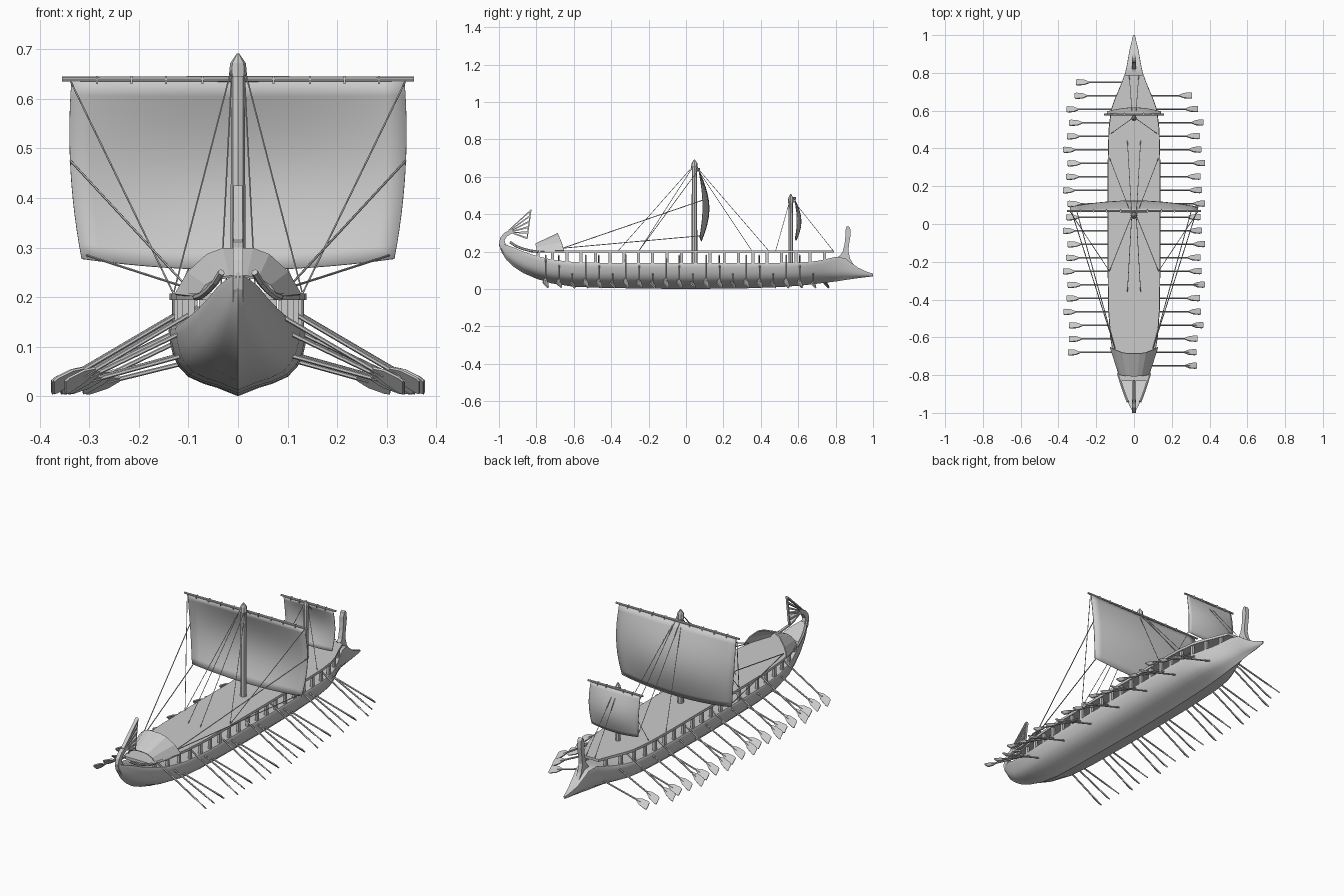
import bpy, bmesh, math
from mathutils import Vector as V

if "Cube" in bpy.data.objects:
    bpy.data.objects.remove(bpy.data.objects["Cube"])

# ---------- helpers ----------
def finish(bm, name, smooth=None, solid=0):
    bmesh.ops.recalc_face_normals(bm, faces=bm.faces)
    me = bpy.data.meshes.new(name)
    bm.to_mesh(me); bm.free()
    ob = bpy.data.objects.new(name, me)
    bpy.context.scene.collection.objects.link(ob)
    if solid:
        m = ob.modifiers.new("thickness", 'SOLIDIFY'); m.thickness = solid; m.offset = 0
    if smooth:
        bpy.ops.object.select_all(action='DESELECT')
        ob.select_set(True); bpy.context.view_layer.objects.active = ob
        bpy.ops.object.shade_smooth_by_angle(angle=math.radians(smooth))
    return ob

def rod(bm, a, b, r, r2=None, n=6):
    a, b = V(a), V(b); d = b - a
    mat = d.to_track_quat('Z', 'Y').to_matrix().to_4x4()
    mat.translation = (a + b) / 2
    bmesh.ops.create_cone(bm, cap_ends=True, segments=n, radius1=r,
                          radius2=r if r2 is None else r2, depth=d.length, matrix=mat)

def box(bm, c, s):
    vs = bmesh.ops.create_cube(bm, size=1)['verts']
    for v in vs:
        v.co = V([v.co[i] * s[i] + c[i] for i in range(3)])

def loft(bm, rings, closed=False, caps=False):
    rows = [[bm.verts.new(p) for p in r] for r in rings]
    n = len(rows[0])
    for a, b in zip(rows, rows[1:]):
        for i in range(n if closed else n - 1):
            j = (i + 1) % n
            bm.faces.new((a[i], a[j], b[j], b[i]))
    if caps:
        bm.faces.new(rows[0]); bm.faces.new(rows[-1])

def plate(bm, pts, hx):
    """side-view outline (y, z) given thickness across x"""
    loft(bm, [[(s * hx, y, z) for y, z in pts] for s in (-1, 1)], True, True)

# ---------- hull: stations of y, keel z, gunwale z, half width ----------
ST = [(-1, .235, .25, .004), (-.985, .195, .243, .012), (-.96, .155, .235, .025),
      (-.92, .118, .222, .042), (-.87, .085, .2, .06), (-.8, .055, .177, .082),
      (-.72, .03, .157, .106), (-.6, .012, .144, .126), (-.45, .006, .14, .137),
      (-.2, .002, .14, .14), (0, 0, .14, .14), (.3, .003, .14, .14), (.5, .01, .14, .135),
      (.6, .017, .142, .123), (.65, .022, .145, .107), (.7, .028, .15, .086),
      (.75, .034, .16, .065), (.8, .04, .172, .047), (.85, .048, .165, .036),
      (.88, .052, .142, .031), (.92, .058, .114, .024), (.96, .063, .095, .014), (1, .068, .082, .005)]

def at(y, k):
    for a, b in zip(ST, ST[1:]):
        if y <= b[0]:
            t = (y - a[0]) / (b[0] - a[0])
            return a[k] + (b[k] - a[k]) * t
    return ST[-1][k]

SEC = [(0, 0), (.3, .12), (.5, .18), (.72, .28), (.86, .43), (.94, .6), (.99, .82), (1, .95), (.97, 1)]
bm = bmesh.new()
rings = []
for y, k, g, w in ST:
    half = [(x * w, k + t * (g - k)) for x, t in SEC]
    ring = half + [(-x, z) for x, z in half[:0:-1]]
    rings.append([(x, y, z) for x, z in ring])
loft(bm, rings, True, True)
finish(bm, "hull", 40)

# bow post rising above the ram
bm = bmesh.new()
plate(bm, [(.79, .165), (.82, .175), (.838, .2), (.848, .24), (.852, .28), (.852, .31), (.858, .332),
           (.868, .338), (.878, .325), (.88, .29), (.872, .24), (.868, .2), (.878, .16), (.9, .125), (.84, .12)], .011)
finish(bm, "bow_post")

# stern curl and fan ornament
bm = bmesh.new()
plate(bm, [(-.975, .19), (-.992, .215), (-1, .245), (-.993, .275), (-.972, .3), (-.935, .318),
           (-.928, .298), (-.957, .282), (-.97, .26), (-.965, .24), (-.945, .228)], .01)
finish(bm, "stern_curl")
bm = bmesh.new()
for i in range(6):
    t = i / 5
    ty, tz = -.83 - .022 * t, .42 - .148 * t
    ry, rz = -.95 + .02 * t, .312 - .012 * t
    plate(bm, [(ry, rz - .003), (ry, rz + .003), (ty, tz + .005), (ty, tz - .005)], .009)
plate(bm, [(-.826, .425), (-.834, .42), (-.853, .268), (-.847, .268)], .005)
finish(bm, "stern_fan")

# ---------- upper deck, its posts and the rising stern rails ----------
ys = [-.83, -.8, -.72, -.6, -.45, -.2, 0, .3, .5, .6, .65, .7, .75, .79]
bm = bmesh.new()
loft(bm, [[(x * at(y, 3) * .985, y, z) for x, z in
           ((-1, .194), (1, .194), (1, .207), (-1, .207))] for y in ys], True, True)
finish(bm, "upper_deck")

bm = bmesh.new()
for i in range(21):
    y = -.79 + i * .0765
    for s in (-1, 1):
        x, z0 = s * (at(y, 3) - .013), at(y, 2) - .01
        box(bm, (x, y, (z0 + .197) / 2), (.013, .016, .197 - z0))
finish(bm, "deck_posts")

bm = bmesh.new()
rail = [(-.94, .25), (-.91, .23), (-.87, .214), (-.83, .204), (-.79, .2)]
for s in (-1, 1):
    for a, b in zip(rail, rail[1:]):
        rod(bm, (s * at(a[0], 3), *a), (s * at(b[0], 3), *b), .007)
finish(bm, "stern_rails")

# ---------- stern canopy ----------
bm = bmesh.new()
small = [(.08, -.797, .2), (.064, -.8, .223), (.04, -.804, .237), (.018, -.805, .241)]
big = [(.126, -.652, .205), (.1, -.665, .25), (.062, -.68, .285), (.03, -.685, .297)]
loft(bm, [a + [(-x, y, z) for x, y, z in a[::-1]] for a in (small, big)])
finish(bm, "stern_canopy", solid=.005)

# ---------- oars in three staggered banks ----------
shafts, blades = bmesh.new(), bmesh.new()
# per bank: start inset, start height, reach past the hull side
BANK = [(-.03, .085, .212), (-.025, .135, .218), (-.04, .18, .236)]
wdir = V((0, .72, -.69))
OUT = [(0, .005), (.025, .017), (.06, .021), (.07, .018)]
for s in (-1, 1):
    for i in range(21):
        y = (.75 if s < 0 else .68) - .0715 * i
        inset, z0, reach = BANK[i % 3]
        w = max(at(y, 3), .095)
        a = V((s * (at(y, 3) + inset), y, z0))
        tip = V((s * (w + reach), y, .018))
        d = (tip - a).normalized()
        nrm = d.cross(wdir).normalized() * .0028
        rod(shafts, a, tip - d * .045, .0045)
        base = tip - d * .07
        loft(blades, [[base + d * t + wdir * h * p + nrm * q
                       for p, q in ((-1, -1), (1, -1), (1, 1), (-1, 1))] for t, h in OUT], True, True)
finish(shafts, "oar_shafts")
finish(blades, "oar_blades")

# ---------- masts, yards and billowing sails ----------
def rig(label, y, top, r, ztop, zbot, hw, yard, bulge, ties):
    bm = bmesh.new()
    rod(bm, (0, y, .13), (0, y, top - .04), r, r * .85, 8)
    rod(bm, (0, y, top - .047), (0, y, top - .02), r * 1.15, r, 8)
    rod(bm, (0, y, top - .02), (0, y, top), r, .002, 8)
    finish(bm, label + "_mast")
    bm = bmesh.new()
    yy = y + r + .007
    for s in (-1, 1):
        rod(bm, (0, yy, ztop), (s * yard, yy, ztop), .006, .005, 8)
        for k in ties:
            box(bm, (s * k, yy, ztop - .002), (.004, .016, .016))
    finish(bm, label + "_yard")
    bm = bmesh.new()
    rows = []
    for j in range(13):
        v = j / 12
        w = hw * (.98 + .08 * v - .14 * v * v)
        row = []
        for i in range(17):
            u = i / 8 - 1
            z = ztop - .003 - v * (ztop - zbot - .022 * u * u * hw / .34)
            row.append((u * w, yy + bulge * math.sin(math.pi * v * .92) * (.4 + .6 * (1 - u * u)), z))
        rows.append(row)
    loft(bm, rows)
    finish(bm, label + "_sail", 40, .004)

rig("main", .045, .692, .016, .64, .258, .343, .355, .055, (.072, .145, .215, .285))
rig("fore", .56, .508, .013, .485, .262, .145, .158, .035, (.05, .1))

# ---------- rigging lines ----------
bm = bmesh.new()
for s in (-1, 1):
    for a, b, r in [((.012, .045, .665), (.035, -.36, .207), .0016),
                    ((.012, .045, .665), (.13, -.25, .207), .0016),
                    ((.012, .045, .665), (.13, .35, .207), .0016),
                    ((.012, .045, .665), (.035, .44, .207), .0016),
                    ((.34, .068, .64), (.13, -.25, .207), .0018),
                    ((.338, .09, .475), (.1, -.66, .218), .0024),
                    ((.305, .075, .284), (.1, -.66, .218), .0024),
                    ((.008, .56, .49), (.12, .48, .207), .0015),
                    ((.008, .56, .49), (.025, .785, .207), .0015)]:
        rod(bm, (s * a[0], a[1], a[2]), (s * b[0], b[1], b[2]), r, n=5)
finish(bm, "rigging_ropes")
